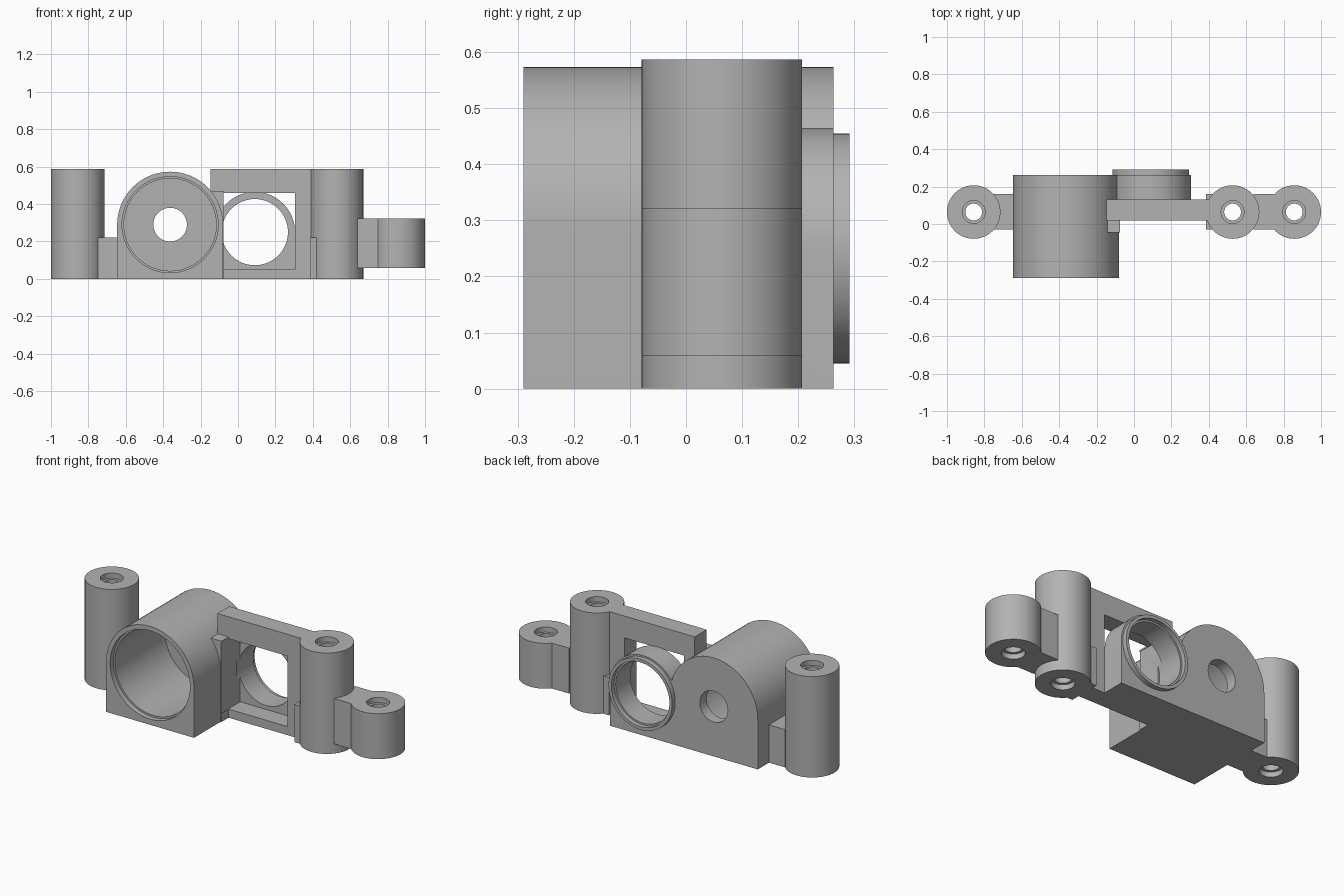
import bpy, bmesh, math
from mathutils import Matrix

if "Cube" in bpy.data.objects:
    bpy.data.objects.remove(bpy.data.objects["Cube"])

grey = bpy.data.materials.new("plain grey")
grey.use_nodes = True
grey.diffuse_color = (0.45, 0.45, 0.45, 1)
grey.node_tree.nodes["Principled BSDF"].inputs["Base Color"].default_value = (0.45, 0.45, 0.45, 1)


def finish(name, bm):
    bmesh.ops.recalc_face_normals(bm, faces=bm.faces)
    mesh = bpy.data.meshes.new(name)
    bm.to_mesh(mesh)
    bm.free()
    mesh.materials.append(grey)
    obj = bpy.data.objects.new(name, mesh)
    bpy.context.collection.objects.link(obj)
    return obj


def box(name, x, y, z):
    bm = bmesh.new()
    bmesh.ops.create_cube(bm, size=1)
    for v in bm.verts:
        v.co = [a + (b - a) * (c + 0.5) for (a, b), c in zip((x, y, z), v.co)]
    return finish(name, bm)


def cylinder(name, centre, radius, span, axis="Z"):
    # centre is (x, y) for upright cylinders and (x, z) for those along y
    bm = bmesh.new()
    bmesh.ops.create_cone(bm, cap_ends=True, segments=64, radius1=radius,
                          radius2=radius, depth=span[1] - span[0])
    middle = sum(span) / 2
    if axis == "Y":
        bm.transform(Matrix.Rotation(math.pi / 2, 4, "X"))
        bm.transform(Matrix.Translation((centre[0], middle, centre[1])))
    else:
        bm.transform(Matrix.Translation((centre[0], centre[1], middle)))
    return finish(name, bm)


def arch(name, centre, radius, span):
    # flat-bottomed block with a half-round top, extruded along y
    cx, cz = centre
    outline = [(cx - radius, 0), (cx + radius, 0)]
    for i in range(41):
        a = math.pi * i / 40
        outline.append((cx + radius * math.cos(a), cz + radius * math.sin(a)))
    bm = bmesh.new()
    face = bm.faces.new([bm.verts.new((x, span[0], z)) for x, z in outline])
    result = bmesh.ops.extrude_face_region(bm, geom=[face])
    for v in result["geom"]:
        if isinstance(v, bmesh.types.BMVert):
            v.co.y = span[1]
    return finish(name, bm)


def combine(obj, others, operation):
    bpy.context.view_layer.objects.active = obj
    for other in others:
        mod = obj.modifiers.new(operation, "BOOLEAN")
        mod.operation, mod.solver, mod.object = operation, "EXACT", other
        bpy.ops.object.modifier_apply(modifier=mod.name)
        bpy.data.objects.remove(other)


def smooth(obj):
    bpy.ops.object.select_all(action="DESELECT")
    obj.select_set(True)
    bpy.context.view_layer.objects.active = obj
    bpy.ops.object.shade_smooth_by_angle(angle=math.radians(30))


# Screw posts with a through hole widened at both ends
def post(name, x, bottom, top):
    centre = (x, 0.064)
    obj = cylinder(name, centre, 0.143, (bottom, top))
    combine(obj, [cylinder("hole", centre, 0.045, (bottom - 0.1, top + 0.1)),
                  cylinder("top_bore", centre, 0.061, (top - 0.03, top + 0.1)),
                  cylinder("bottom_bore", centre, 0.061, (bottom - 0.1, bottom + 0.03))],
            "DIFFERENCE")
    smooth(obj)


post("right_post", -0.857, 0, 0.587)
post("left_post", 0.527, 0, 0.587)
post("short_post", 0.857, 0.058, 0.322)

# Connecting webs
web = (-0.03, 0.16)
box("right_web", (-0.75, -0.64), web, (0, 0.22))
box("left_web", (0.64, 0.755), web, (0.058, 0.322))
box("inner_web", (0.385, 0.42), web, (0, 0.22))

# Main body: large housing, mounting plate, small tube block and its collar
large, small = (-0.363, 0.29), (0.09, 0.25)
body = arch("sensor_housing", large, 0.283, (-0.29, 0.263))
combine(body, [box("plate", (-0.147, 0.41), (0.02, 0.13), (0, 0.587)),
               box("upright", (-0.143, -0.075), (-0.045, 0.025), (0, 0.47)),
               arch("tube_block", small, 0.215, (0.12, 0.263)),
               cylinder("collar", small, 0.205, (0.25, 0.291), "Y")], "UNION")

# Bores and the square window recess
combine(body, [cylinder("large_bore", large, 0.247, (-0.4, 0.2), "Y"),
               cylinder("large_lip", large, 0.257, (-0.4, -0.26), "Y"),
               cylinder("rear_hole", large, 0.09, (0.1, 0.4), "Y"),
               box("window", (-0.077, 0.305), (-0.1, 0.13), (0.05, 0.46)),
               cylinder("small_bore", small, 0.177, (0.1, 0.4), "Y"),
               cylinder("small_lip", small, 0.187, (0.265, 0.4), "Y")], "DIFFERENCE")
smooth(body)
